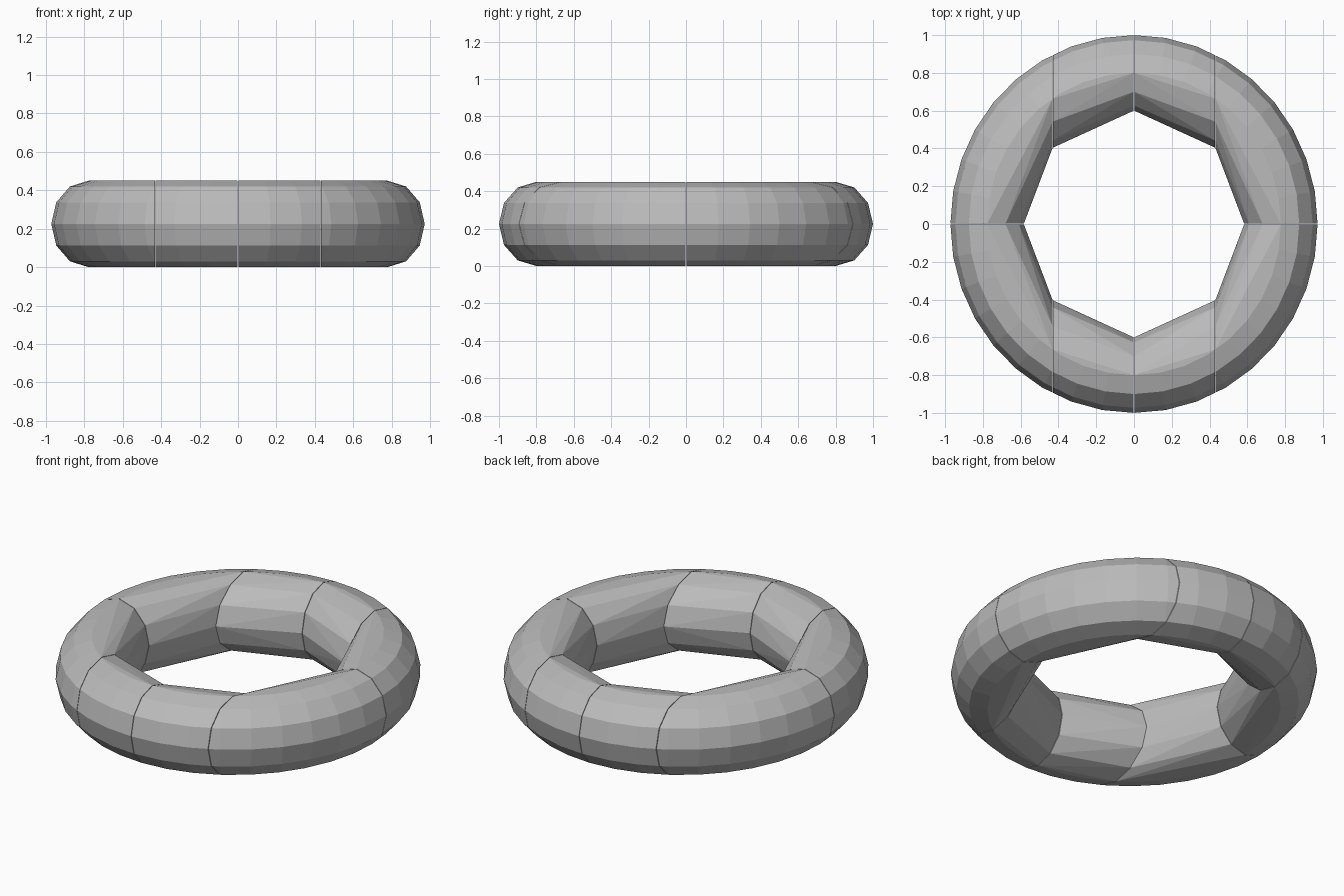
import bpy, bmesh, math
from mathutils import Vector

if "Cube" in bpy.data.objects:
    bpy.data.objects.remove(bpy.data.objects["Cube"])

RING, TUBE_W, TUBE_H = 0.80, 0.20, 0.225   # ring radius, tube half width and half height
SQUASH = 0.972                             # ring is slightly narrower in x
CUT = 0.43                                 # plane between middle and side segments
GAP = 0.0015                               # hairline seam

grey = bpy.data.materials.new("mid_grey")
grey.use_nodes = True
colour = (0.5, 0.5, 0.5, 1)
grey.diffuse_color = colour
grey.node_tree.nodes["Principled BSDF"].inputs["Base Color"].default_value = colour


def torus(bm, around=36, sides=12):
    rings = []
    for i in range(around):
        a = math.tau * i / around
        ring = []
        for j in range(sides):
            b = math.tau * j / sides
            r = RING + TUBE_W * math.cos(b)
            ring.append(bm.verts.new((SQUASH * r * math.cos(a), r * math.sin(a),
                                      TUBE_H * (1 + math.sin(b)))))
        rings.append(ring)
    for i in range(around):
        p, q = rings[i], rings[(i + 1) % around]
        for j in range(sides):
            k = (j + 1) % sides
            bm.faces.new((p[j], q[j], q[k], p[k]))


def keep_side(bm, point, normal):
    bmesh.ops.bisect_plane(bm, geom=bm.verts[:] + bm.edges[:] + bm.faces[:],
                           plane_co=point, plane_no=normal, clear_inner=True)


def segment(name, sx, sy, planes):
    # slice of the ring, closed into one convex block
    bm = bmesh.new()
    torus(bm)
    for point, normal in planes:
        keep_side(bm, Vector(point), Vector(normal))
    points = [v.co.copy() for v in bm.verts]
    bm.clear()
    verts = [bm.verts.new((p.x * sx, p.y * sy, p.z)) for p in points]
    hull = bmesh.ops.convex_hull(bm, input=verts)
    loose = {g for g in hull["geom_interior"] + hull["geom_unused"]
             if isinstance(g, bmesh.types.BMVert)}
    bmesh.ops.delete(bm, geom=list(loose), context="VERTS")
    bmesh.ops.recalc_face_normals(bm, faces=bm.faces[:])
    mesh = bpy.data.meshes.new(name)
    bm.to_mesh(mesh)
    bm.free()
    mesh.materials.append(grey)
    bpy.context.collection.objects.link(bpy.data.objects.new(name, mesh))


# Eight blocks: a middle and a side one in each quarter
back_half = ((0, GAP, 0), (0, 1, 0))
middle = [back_half, ((GAP, 0, 0), (1, 0, 0)), ((CUT - GAP, 0, 0), (-1, 0, 0))]
side = [back_half, ((CUT + GAP, 0, 0), (1, 0, 0))]
for sx, x_name in ((1, "left"), (-1, "right")):
    for sy, y_name in ((1, "back"), (-1, "front")):
        segment(f"{y_name}_{x_name}_middle_segment", sx, sy, middle)
        segment(f"{y_name}_{x_name}_side_segment", sx, sy, side)
